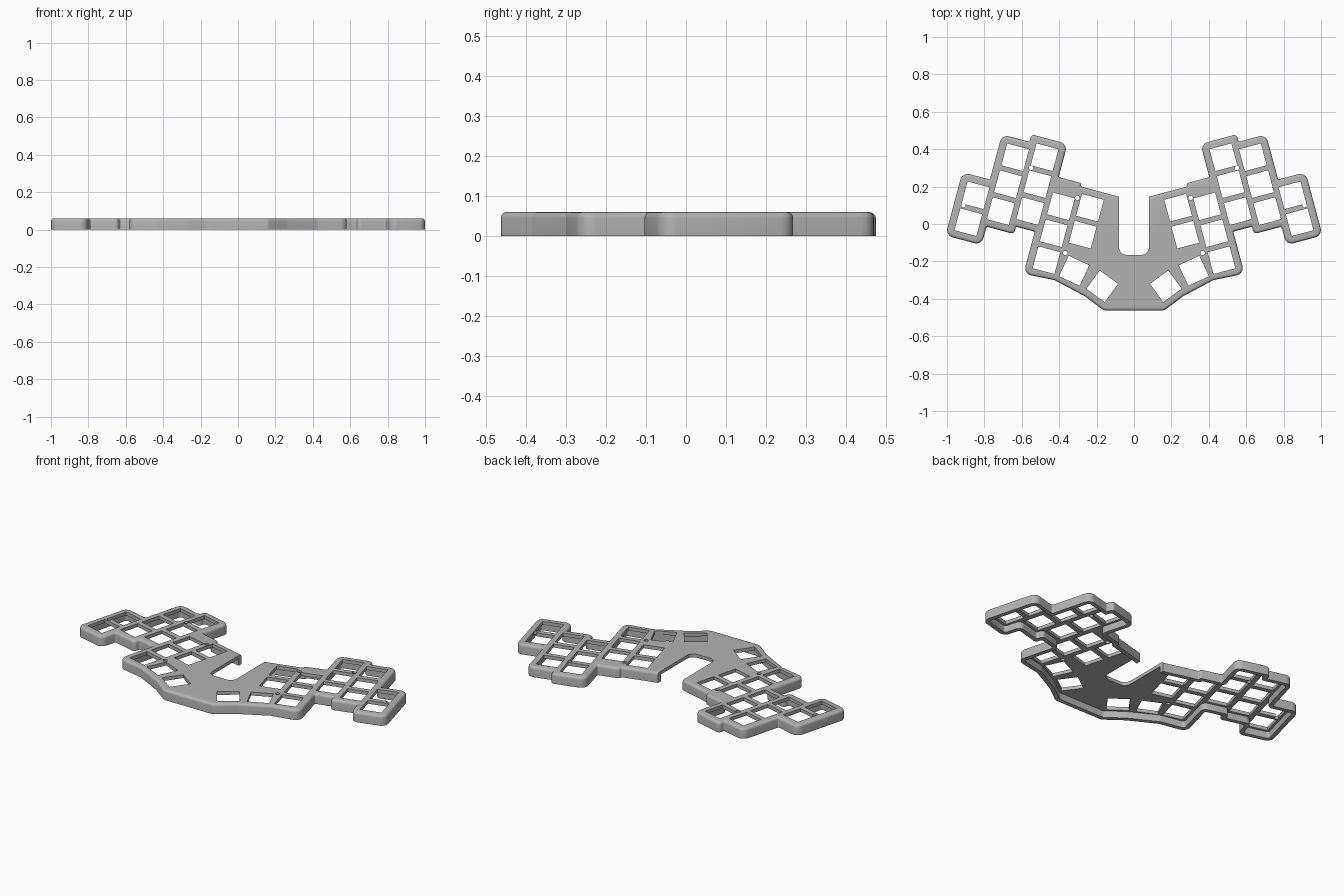
import bpy, bmesh, math
from mathutils import Vector, Matrix

if "Cube" in bpy.data.objects:
    bpy.data.objects.remove(bpy.data.objects["Cube"])

TILT = math.radians(15)
HEIGHT, PLATE, WALL, FILLET = 0.06, 0.02, 0.025, 0.015
PITCH, HOLE = 0.149, 0.121

grey = bpy.data.materials.new("case grey")
grey.use_nodes = True
grey.diffuse_color = (0.45, 0.45, 0.45, 1)
grey.node_tree.nodes["Principled BSDF"].inputs["Base Color"].default_value = (0.45, 0.45, 0.45, 1)


def tilted(u, v):
    """Key grid coordinates to model coordinates."""
    return Matrix.Rotation(TILT, 2) @ Vector((u, v))


def inset(pts, d):
    """Move every edge of a clockwise polygon inwards by d."""
    out = []
    for i, p in enumerate(pts):
        a = (p - pts[i - 1]).normalized()
        b = (pts[(i + 1) % len(pts)] - p).normalized()
        na, nb = Vector((a.y, -a.x)), Vector((b.y, -b.x))
        out.append(p + (na + nb) * d / (1 + na.dot(nb)))
    return out


def rounded(pts, convex, concave, steps=6):
    """Replace each corner of a clockwise polygon by an arc."""
    out = []
    for i, p in enumerate(pts):
        a, b = pts[i - 1] - p, pts[(i + 1) % len(pts)] - p
        room = 0.45 * min(a.length, b.length)
        a.normalize()
        b.normalize()
        r = convex if a.cross(b) > 0 else concave
        half = a.angle(b) / 2
        t = min(max(r, 0.002) / math.tan(half), room)
        r = t * math.tan(half)
        centre = p + (a + b).normalized() * r / math.sin(half)
        start, end = p + a * t - centre, p + b * t - centre
        sweep = math.atan2(start.cross(end), start.dot(end))
        for k in range(steps + 1):
            out.append(centre + Matrix.Rotation(sweep * k / steps, 2) @ start)
    return out


def loft(name, layers):
    """Closed solid through stacked loops, given as (points, z)."""
    bm = bmesh.new()
    rings = [[bm.verts.new((p.x, p.y, z)) for p in pts] for pts, z in layers]
    for lo, hi in zip(rings, rings[1:]):
        for i in range(len(lo)):
            bm.faces.new((lo[i - 1], lo[i], hi[i], hi[i - 1]))
    bm.faces.new(rings[0])
    bm.faces.new(rings[-1])
    bmesh.ops.recalc_face_normals(bm, faces=bm.faces)
    mesh = bpy.data.meshes.new(name)
    bm.to_mesh(mesh)
    bm.free()
    obj = bpy.data.objects.new(name, mesh)
    bpy.context.collection.objects.link(obj)
    return obj


def carve(body, cutter):
    """Subtract a cutter and discard it."""
    cutter.hide_render = True
    mod = body.modifiers.new("cut", "BOOLEAN")
    mod.operation, mod.solver, mod.object = "DIFFERENCE", "EXACT", cutter
    bpy.context.view_layer.update()
    graph = bpy.context.evaluated_depsgraph_get()
    mesh = bpy.data.meshes.new_from_object(body.evaluated_get(graph))
    body.modifiers.clear()
    body.data = mesh
    bpy.data.objects.remove(cutter)


# Case outline: stepped around the key columns, mirrored left to right
steps = [(0.032, 0.12), (0.325, 0.12), (0.33, 0.138), (0.454, 0.138),
         (0.454, 0.321), (0.654, 0.321), (0.654, 0.28), (0.806, 0.28),
         (0.806, 0.03), (0.958, 0.03), (0.958, -0.32), (0.758, -0.32),
         (0.758, -0.218), (0.606, -0.218), (0.606, -0.177), (0.502, -0.177),
         (0.502, -0.41)]
half = [tilted(u, v) for u, v in steps]
half += [Vector(p) for p in ((0.425, -0.3), (0.265, -0.385), (0.16, -0.463))]
outline = half + [Vector((-p.x, p.y)) for p in reversed(half[1:])]


def outline_loop(d):
    return rounded(inset(outline, d), 0.04 - d, 0.008 + d)


# Case body with a rounded top rim
layers = [(outline_loop(0), 0)]
for k in range(5):
    a = math.pi / 2 * k / 4
    layers.append((outline_loop(FILLET * (1 - math.cos(a))),
                   HEIGHT - FILLET + FILLET * math.sin(a)))
case = loft("keyboard_case", layers)

# Hollow underside
inner = outline_loop(WALL)
carve(case, loft("cavity_cutter", [(inner, -0.02), (inner, HEIGHT - PLATE)]))

# Central notch, open at the back
notch = [Vector(p) for p in ((-0.08, 0.3), (0.08, 0.3), (0.08, -0.165), (-0.08, -0.165))]
notch = rounded(notch, 0.04, 0.04)
carve(case, loft("notch_cutter", [(notch, -0.05), (notch, 0.1)]))

# Key openings: columns as (u, top v, count), then the two angled thumb keys
keys = []
for u, v, count in ((0.25, 0.023, 2), (0.402, -0.01, 3), (0.554, 0.221, 3),
                    (0.706, 0.18, 3), (0.858, -0.071, 2)):
    keys += [(tilted(u, v - PITCH * i), TILT) for i in range(count)]
keys += [(Vector((0.32, -0.25)), math.radians(25)),
         (Vector((0.17, -0.333)), math.radians(36))]
screws = [Vector(p) for p in ((0.55, 0.3), (0.912, 0.1), (0.303, 0.14), (0.368, -0.155))]


def ring(centre, radius, sides, turn, side):
    pts = []
    for k in range(sides):
        a = turn + math.tau * k / sides
        pts.append(Vector((side * (centre.x + radius * math.cos(a)),
                           centre.y + radius * math.sin(a))))
    return pts


for side in (1, -1):
    for centre, turn in keys:
        pts = ring(centre, HOLE / math.sqrt(2), 4, turn + math.pi / 4, side)
        carve(case, loft("key_cutter", [(pts, -0.05), (pts, 0.1)]))
    # Screw holes
    for centre in screws:
        pts = ring(centre, 0.012, 16, 0, side)
        carve(case, loft("screw_cutter", [(pts, -0.05), (pts, 0.1)]))

# Finish: one colour, smooth rim with crisp edges
case.data.materials.clear()
case.data.materials.append(grey)
for poly in case.data.polygons:
    poly.material_index = 0
bpy.ops.object.select_all(action="DESELECT")
case.select_set(True)
bpy.context.view_layer.objects.active = case
bpy.ops.object.shade_smooth_by_angle(angle=math.radians(30))
